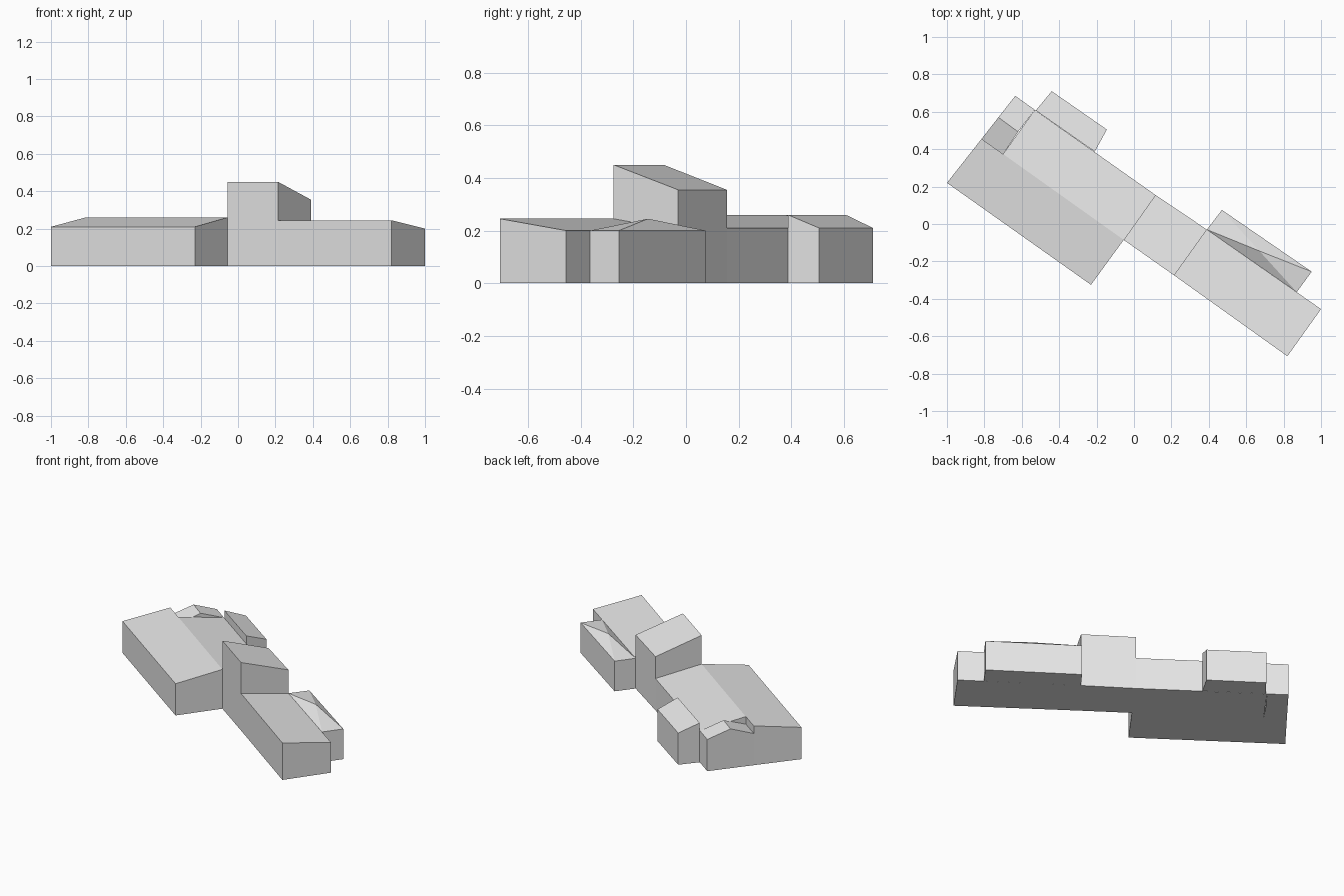
import bpy
import bmesh

cube = bpy.data.objects.get("Cube")
if cube:
    bpy.data.objects.remove(cube, do_unlink=True)

grey = bpy.data.materials.new("plain_grey")
grey.use_nodes = True
grey.diffuse_color = (0.8, 0.8, 0.8, 1)
grey.node_tree.nodes["Principled BSDF"].inputs["Base Color"].default_value = (0.8, 0.8, 0.8, 1)


def block(name, outline, roof, apex=None):
    """Walls rise from an anticlockwise outline to each corner's height; roof lists the top faces."""
    bm = bmesh.new()
    base = [bm.verts.new((x, y, 0)) for x, y, z in outline]
    top = [bm.verts.new(p) for p in outline]
    count = len(outline)
    for i in range(count):
        j = (i + 1) % count
        bm.faces.new((base[i], base[j], top[j], top[i]))
    bm.faces.new(base[::-1])
    if apex:
        top.append(bm.verts.new(apex))
    for face in roof:
        bm.faces.new([top[i] for i in face])
    bmesh.ops.recalc_face_normals(bm, faces=bm.faces)
    mesh = bpy.data.meshes.new(name)
    bm.to_mesh(mesh)
    bm.free()
    mesh.materials.append(grey)
    obj = bpy.data.objects.new(name, mesh)
    bpy.context.scene.collection.objects.link(obj)
    return obj


def corners(points, heights):
    return [(x, y, z) for (x, y), z in zip(points, heights)]


# Roof levels
eave, ridge = 0.21, 0.26
low, high = 0.20, 0.245
tower_low, tower_high = 0.355, 0.45
quad = [(0, 1, 2, 3)]

# Corners shared by neighbouring parts
hall_ridge_end = (-0.815, 0.455)
hall_notch = (-0.70, 0.374)
hall_back = (-0.53, 0.61)
tower_front_west, tower_front_east = (-0.055, -0.085), (0.215, -0.275)
tower_back_east, tower_back_west = (0.39, -0.03), (0.115, 0.155)

# Large gabled hall with a notch at its rear end
block("west_hall",
      corners([(-1, 0.22), (-0.23, -0.325), tower_front_west, tower_back_west,
               hall_back, hall_notch, hall_ridge_end],
              [eave, eave, ridge, eave, eave, ridge, ridge]),
      [(0, 1, 2, 5, 6), (2, 3, 4, 5)])

# Small gabled annex filling the notch
block("west_annex",
      corners([hall_ridge_end, hall_notch, (-0.62, 0.493), hall_back,
               (-0.635, 0.685), (-0.725, 0.57)],
              [eave, eave, ridge, eave, eave, ridge]),
      [(0, 1, 2, 5), (2, 3, 4, 5)])

# Lean-to behind the hall
block("rear_lean_to",
      corners([(-0.525, 0.607), (-0.21, 0.387), (-0.145, 0.505), (-0.44, 0.71)],
              [ridge, ridge, eave, eave]), quad)

# Tall middle block with a single slope
block("tower",
      corners([tower_front_west, tower_front_east, tower_back_east, tower_back_west],
              [tower_high, tower_high, tower_low, tower_low]), quad)

# Long wing with a single slope
block("east_wing",
      corners([tower_front_east, (0.82, -0.707), (1, -0.455), tower_back_east],
              [high, high, low, low]), quad)

# Rear annex with a shallow pyramid roof
block("east_annex",
      corners([tower_back_east, (0.87, -0.364), (0.95, -0.255), (0.47, 0.075)], [low] * 4),
      [(i, (i + 1) % 4, 4) for i in range(4)],
      apex=(0.67, -0.144, high))
